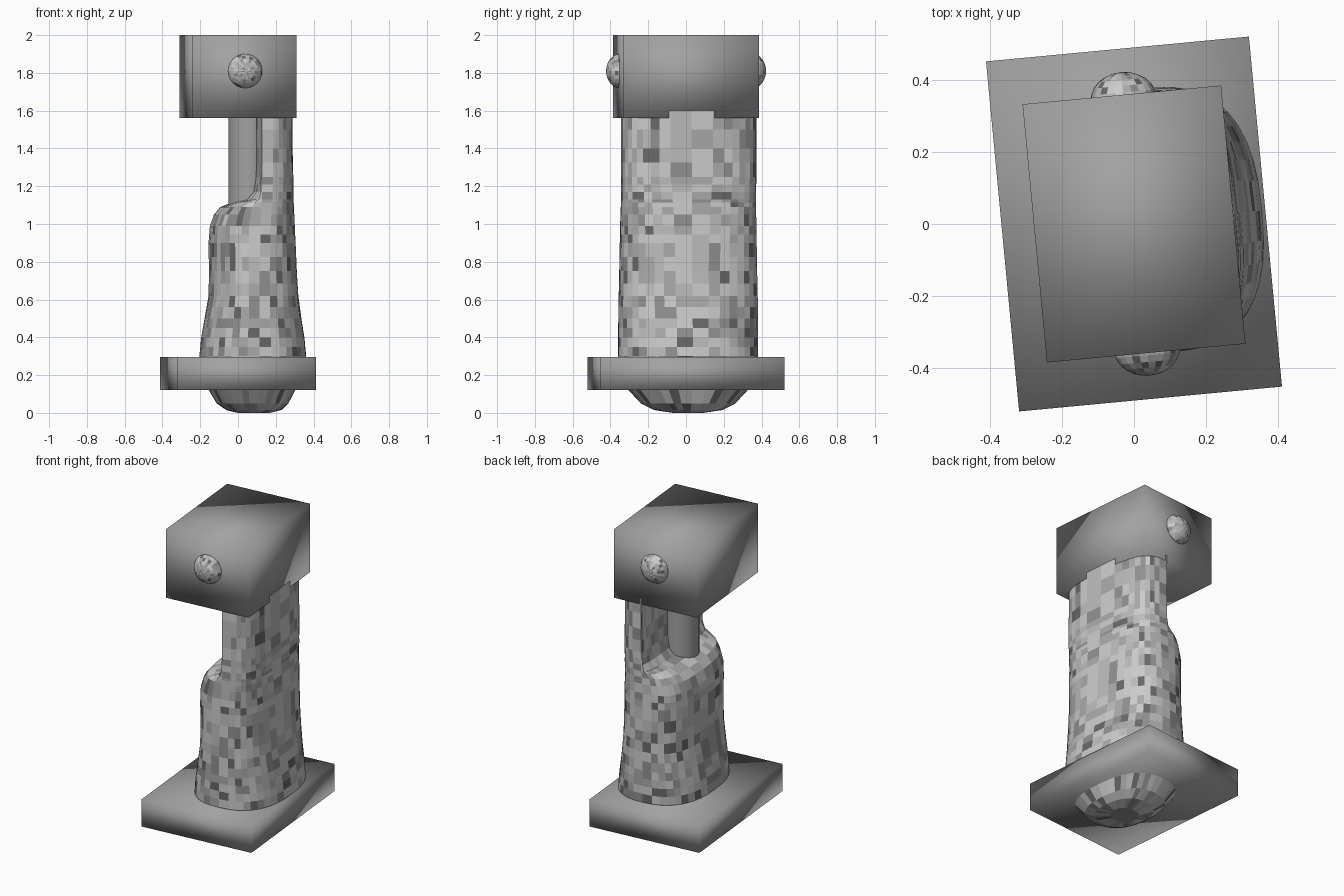
import bpy, bmesh, math, random
from mathutils import Matrix

if "Cube" in bpy.data.objects:
    bpy.data.objects.remove(bpy.data.objects["Cube"])

random.seed(4)
TURN = math.radians(5.4)   # the whole model is twisted by this angle
SPIN = Matrix.Rotation(TURN, 4, 'Z')


def grey(name, v):
    mat = bpy.data.materials.new(name)
    mat.diffuse_color = (v, v, v, 1)
    mat.use_nodes = True
    mat.node_tree.nodes["Principled BSDF"].inputs["Base Color"].default_value = mat.diffuse_color
    return mat


# patchwork greys: mostly light, some dark
PATCHES = [grey("patch_%d" % i, v) for i, v in enumerate((0.62, 0.5, 0.4, 0.28, 0.14))]
WEIGHTS = (5, 4, 3, 2, 1)
BLOCK = grey("block_grey", 0.36)


def make_object(name, bm, smooth=None, patchwork=False):
    bmesh.ops.recalc_face_normals(bm, faces=bm.faces)
    mesh = bpy.data.meshes.new(name)
    for mat in (PATCHES if patchwork else [BLOCK]):
        mesh.materials.append(mat)
    if patchwork:
        for f in bm.faces:
            f.material_index = random.choices(range(5), WEIGHTS)[0]
    bm.to_mesh(mesh)
    bm.free()
    ob = bpy.data.objects.new(name, mesh)
    bpy.context.collection.objects.link(ob)
    if smooth == "all":
        mesh.shade_smooth()
    elif smooth:
        bpy.context.view_layer.objects.active = ob
        ob.select_set(True)
        bpy.ops.object.shade_smooth_by_angle(angle=math.radians(smooth))
        ob.select_set(False)
    return ob


def box(name, sx, sy, z0, z1):
    bm = bmesh.new()
    bmesh.ops.create_cube(bm, size=1)
    bmesh.ops.scale(bm, vec=(sx, sy, z1 - z0), verts=bm.verts)
    bmesh.ops.translate(bm, vec=(0, 0, (z0 + z1) / 2), verts=bm.verts)
    bm.transform(SPIN)
    return make_object(name, bm, smooth="all")


def power(v, n):
    return math.copysign(abs(v) ** (2 / n), v)


# base plate and head block, softly shaded across their edges
box("base_plate", 0.736, 0.98, 0.12, 0.295)
box("head_block", 0.556, 0.723, 1.56, 2.0)

# body: stacked rounded sections (z, left x, centre x, right x, half depth, squareness)
sections = [
    (0.00, 0.00, 0.08, 0.17, 0.08, 2.2),
    (0.015, -0.06, 0.08, 0.23, 0.18, 2.3),
    (0.05, -0.11, 0.08, 0.265, 0.25, 2.4),
    (0.12, -0.15, 0.08, 0.30, 0.315, 2.5),
    (0.20, -0.185, 0.08, 0.335, 0.35, 2.5),
    (0.30, -0.20, 0.08, 0.358, 0.37, 2.5),
    (0.40, -0.19, 0.08, 0.348, 0.37, 2.5),
    (0.50, -0.172, 0.08, 0.332, 0.37, 2.5),
    (0.62, -0.15, 0.08, 0.315, 0.368, 2.6),
    (0.75, -0.148, 0.08, 0.307, 0.365, 2.6),
    (0.90, -0.15, 0.085, 0.300, 0.362, 2.7),
    (0.99, -0.142, 0.085, 0.295, 0.360, 2.8),
    (1.05, -0.12, 0.09, 0.292, 0.359, 2.8),
    (1.09, -0.085, 0.09, 0.29, 0.358, 2.9),
    (1.115, -0.02, 0.09, 0.288, 0.358, 2.9),
    (1.13, 0.035, 0.095, 0.287, 0.358, 3.0),
    (1.17, 0.07, 0.095, 0.286, 0.358, 3.0),
    (1.25, 0.083, 0.095, 0.284, 0.358, 3.2),
    (1.40, 0.085, 0.095, 0.28, 0.358, 3.2),
    (1.60, 0.085, 0.095, 0.28, 0.358, 3.2),
]
# split the taller bands in two so that the patches stay small
bands = []
for a, b in zip(sections, sections[1:]):
    bands.append(a)
    if b[0] - a[0] > 0.08:
        bands.append(tuple((p + q) / 2 for p, q in zip(a, b)))
bands.append(sections[-1])

SEG = 40
bm = bmesh.new()
rings = []
for z, left, mid, right, half, n in bands:
    ring = []
    for i in range(SEG):
        a = 2 * math.pi * i / SEG
        c = power(math.cos(a), n)
        x = mid + c * (right - mid if c > 0 else mid - left)
        ring.append(bm.verts.new((x, 0.004 + half * power(math.sin(a), n), z)))
    rings.append(ring)
for low, high in zip(rings, rings[1:]):
    for i in range(SEG):
        j = (i + 1) % SEG
        bm.faces.new((low[i], low[j], high[j], high[i]))
bm.faces.new(rings[0][::-1])
bm.faces.new(rings[-1])
bm.transform(SPIN)
make_object("body", bm, patchwork=True)

# round post between the ledge and the head
bm = bmesh.new()
bmesh.ops.create_cone(bm, cap_ends=True, segments=32, radius1=0.11, radius2=0.11, depth=0.6,
                      matrix=Matrix.Translation((0.06, -0.03, 1.29)))
make_object("neck_post", bm, smooth=30)

# one knob on the front and one on the back of the head
for name, side in (("front_knob", -1), ("back_knob", 1)):
    bm = bmesh.new()
    place = (SPIN @ Matrix.Translation((0.004, side * 0.348, 1.81))
             @ Matrix.Rotation(math.pi / 2, 4, 'X') @ Matrix.Diagonal((0.093, 0.093, 0.077, 1)))
    bmesh.ops.create_uvsphere(bm, u_segments=24, v_segments=12, radius=1, matrix=place)
    make_object(name, bm, patchwork=True)
